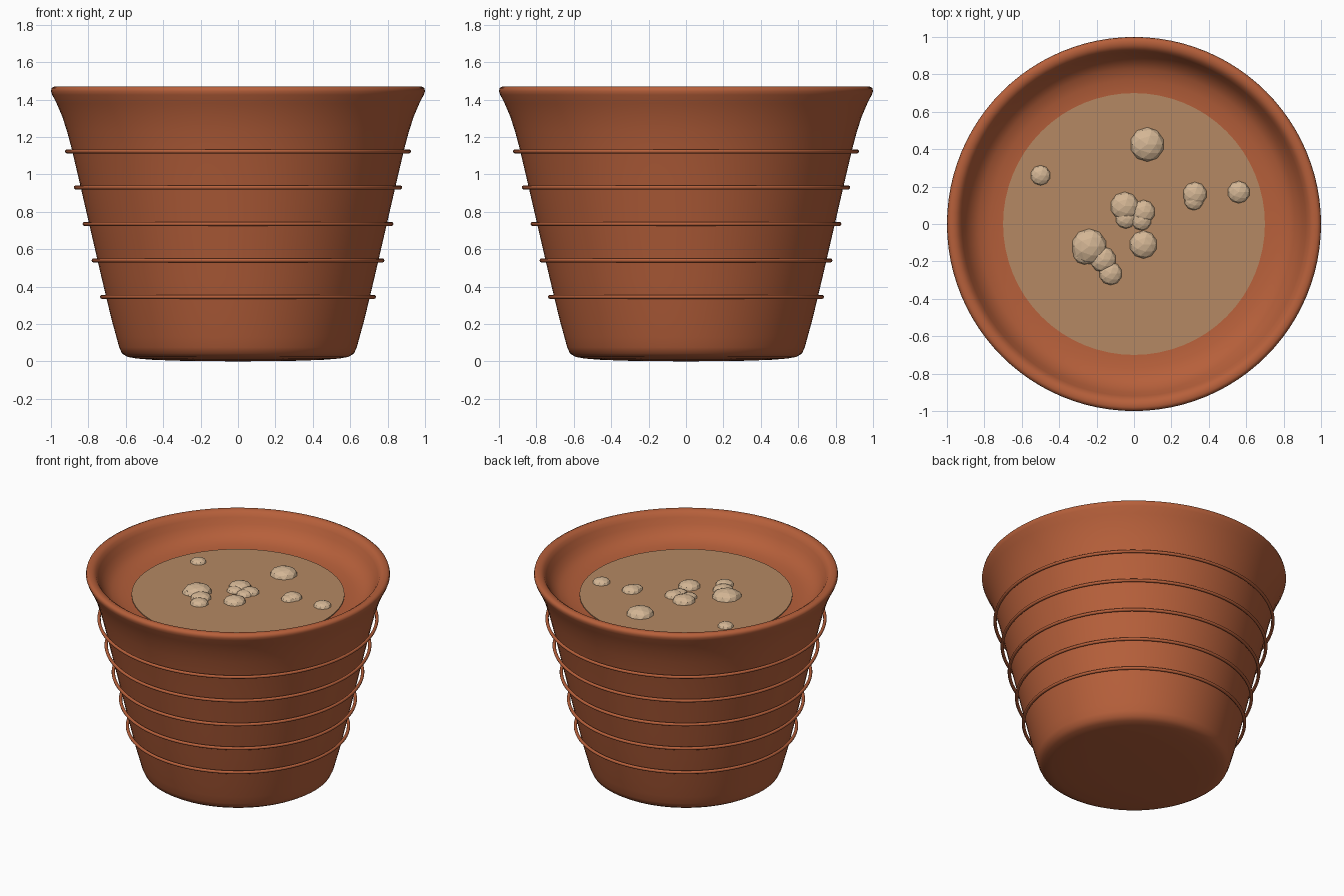
import bpy, bmesh, math

if "Cube" in bpy.data.objects:
    bpy.data.objects.remove(bpy.data.objects["Cube"])


def material(name, rgb):
    m = bpy.data.materials.new(name)
    m.diffuse_color = (*rgb, 1)
    m.use_nodes = True
    m.node_tree.nodes["Principled BSDF"].inputs["Base Color"].default_value = m.diffuse_color
    return m


terracotta = material("terracotta", (0.47, 0.116, 0.043))
soil_tan = material("soil tan", (0.46, 0.25, 0.125))
pebble_beige = material("pebble beige", (0.66, 0.47, 0.30))


def lathe(name, profile, mat, segments=96):
    """Turn a (radius, height) profile around z; closed at both axis ends."""
    bm = bmesh.new()
    verts = [bm.verts.new((r, 0, z)) for r, z in profile]
    edges = [bm.edges.new(pair) for pair in zip(verts, verts[1:])]
    bmesh.ops.spin(bm, geom=verts + edges, cent=(0, 0, 0), axis=(0, 0, 1),
                   angle=math.tau, steps=segments)
    bmesh.ops.remove_doubles(bm, verts=bm.verts, dist=1e-4)
    bmesh.ops.recalc_face_normals(bm, faces=bm.faces)
    mesh = bpy.data.meshes.new(name)
    bm.to_mesh(mesh)
    bm.free()
    mesh.materials.append(mat)
    mesh.shade_smooth()
    obj = bpy.data.objects.new(name, mesh)
    bpy.context.collection.objects.link(obj)
    return obj


# Pot: rounded base, tapering wall, flared lip and shallow dished inside
lathe("pot", [
    (0, 0.0), (0.3, 0.003), (0.45, 0.008), (0.54, 0.015), (0.59, 0.024),
    (0.62, 0.042), (0.635, 0.075), (0.65, 0.13), (0.675, 0.22),
    (0.73, 0.45), (0.79, 0.71), (0.85, 0.97), (0.89, 1.14),
    (0.914, 1.23), (0.94, 1.31), (0.97, 1.38), (0.993, 1.425),
    (1.0, 1.445), (0.996, 1.462), (0.98, 1.47), (0.955, 1.468),
    (0.935, 1.455), (0.92, 1.43), (0.90, 1.39), (0.87, 1.35),
    (0.83, 1.32), (0.77, 1.302), (0.70, 1.294), (0.4, 1.29), (0, 1.29),
], terracotta)

# Thin raised bands around the wall
for i, (radius, z) in enumerate([(0.727, 0.345), (0.772, 0.54), (0.82, 0.735),
                                 (0.867, 0.93), (0.914, 1.123)]):
    bpy.ops.mesh.primitive_torus_add(location=(0, 0, z), major_radius=radius,
                                     minor_radius=0.011, major_segments=96,
                                     minor_segments=10)
    band = bpy.context.object
    band.name = f"band_{i + 1}"
    band.data.materials.append(terracotta)
    bpy.ops.object.shade_smooth()

# Soil disc
bpy.ops.mesh.primitive_cylinder_add(vertices=64, radius=0.70, depth=0.03,
                                    location=(0, 0, 1.286))
soil = bpy.context.object
soil.name = "soil"
soil.data.materials.append(soil_tan)

# Flattened faceted pebbles: x, y, radius
pebbles = [
    (0.07, 0.425, 0.092), (-0.50, 0.26, 0.054), (0.325, 0.16, 0.065),
    (0.32, 0.125, 0.052), (0.56, 0.17, 0.06), (-0.05, 0.095, 0.077),
    (-0.045, 0.03, 0.055), (0.05, 0.065, 0.064), (0.04, 0.02, 0.055),
    (0.05, -0.11, 0.075), (-0.24, -0.12, 0.095), (-0.265, -0.155, 0.062),
    (-0.165, -0.19, 0.07), (-0.125, -0.265, 0.062),
]
for i, (x, y, r) in enumerate(pebbles):
    bpy.ops.mesh.primitive_ico_sphere_add(subdivisions=2, radius=r,
                                          location=(x, y, 1.30))
    pebble = bpy.context.object
    pebble.name = f"pebble_{i + 1}"
    pebble.scale.z = 0.55
    pebble.data.materials.append(pebble_beige)
